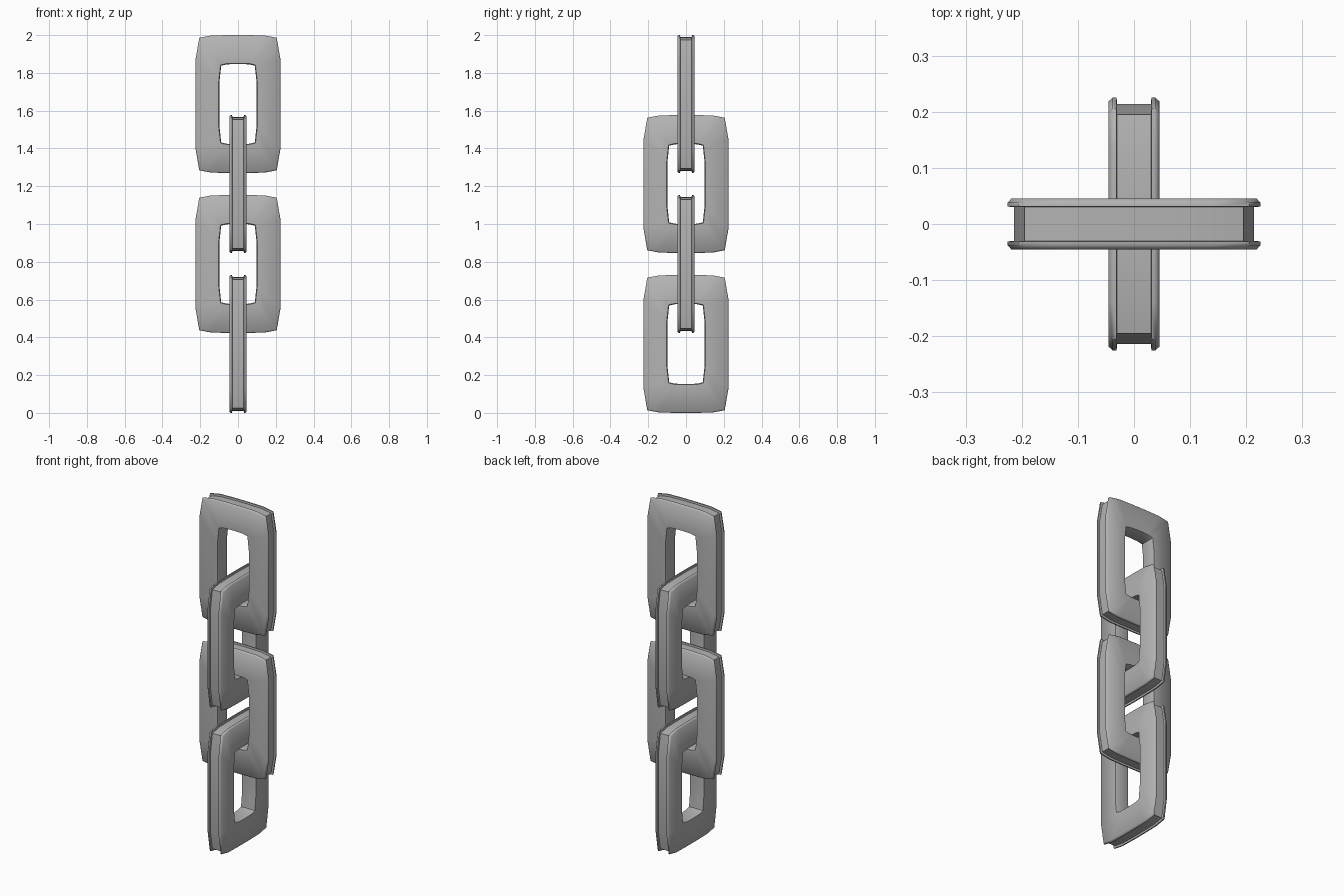
import bpy, bmesh, math

if "Cube" in bpy.data.objects:
    bpy.data.objects.remove(bpy.data.objects["Cube"])

HW, HH = 0.225, 0.365          # half width / half height of a link
PITCH = (2.0 - 2 * HH) / 3     # spacing of link centres

# Quarter outlines (x, z) of the outer rim and of the hole
OUTER = [(0.225, 0.235), (0.205, 0.351), (0.14, 0.363), (0.05, 0.365)]
INNER = [(0.098, 0.12), (0.089, 0.203), (0.06, 0.21), (0.02, 0.212)]

# Cross-section: (outline, inward offset, depth), walked round the band
SECTION = [
    (OUTER, 0.011, -0.03), (OUTER, 0.0, -0.031), (OUTER, 0.0, -0.038), (OUTER, 0.006, -0.045),
    (INNER, -0.004, -0.045), (INNER, 0.0, -0.033), (INNER, 0.0, 0.033), (INNER, -0.004, 0.045),
    (OUTER, 0.006, 0.045), (OUTER, 0.0, 0.038), (OUTER, 0.0, 0.031), (OUTER, 0.011, 0.03),
]

# Dark grey metal
steel = bpy.data.materials.new("dark_steel")
steel.diffuse_color = (0.45, 0.45, 0.45, 1)
steel.use_nodes = True
steel.node_tree.nodes["Principled BSDF"].inputs["Base Color"].default_value = steel.diffuse_color


def full_loop(quarter):
    q = list(quarter)
    half = q + [(-x, z) for x, z in reversed(q)]
    return half + [(-x, -z) for x, z in half]


def make_link(name, z, turn):
    bm = bmesh.new()
    rings = []
    for outline, d, y in SECTION:
        w, h = outline[0][0], outline[-1][1]
        rings.append([bm.verts.new((x * (1 - d / w), y, zz * (1 - d / h)))
                      for x, zz in full_loop(outline)])
    n, m = len(rings[0]), len(rings)
    for i in range(m):
        a, b = rings[i], rings[(i + 1) % m]
        for j in range(n):
            k = (j + 1) % n
            bm.faces.new((a[j], a[k], b[k], b[j]))
    bmesh.ops.recalc_face_normals(bm, faces=bm.faces)
    me = bpy.data.meshes.new(name)
    bm.to_mesh(me)
    bm.free()
    me.materials.append(steel)
    ob = bpy.data.objects.new(name, me)
    bpy.context.collection.objects.link(ob)
    ob.location.z = z
    ob.rotation_euler.z = turn
    bpy.ops.object.select_all(action='DESELECT')
    ob.select_set(True)
    bpy.context.view_layer.objects.active = ob
    bpy.ops.object.shade_smooth_by_angle(angle=math.radians(52))


# Four interlocking links, alternately turned a quarter
for i in range(4):
    make_link(f"chain_link_{i + 1}", HH + i * PITCH, math.pi / 2 if i % 2 == 0 else 0)
